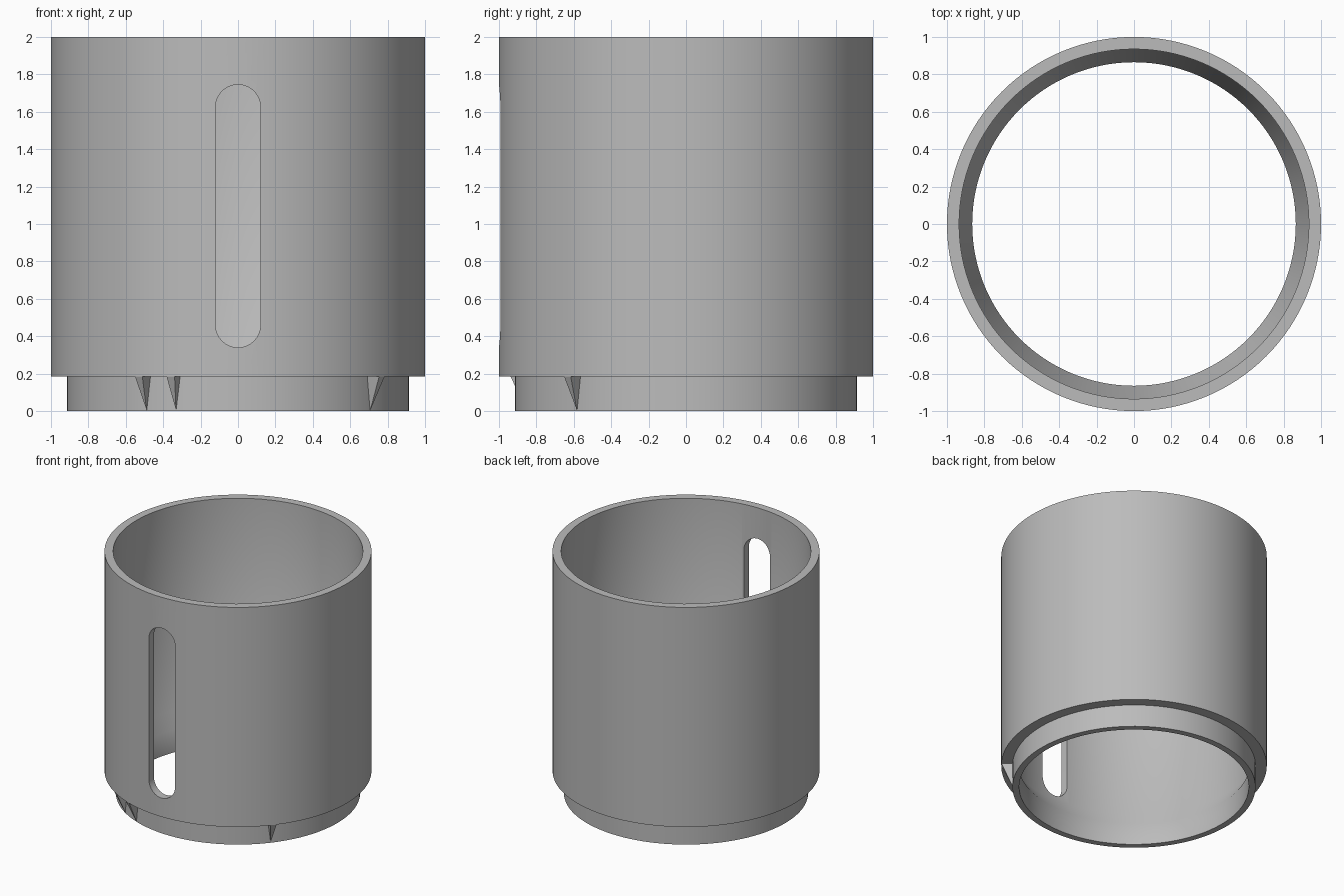
import bpy, bmesh, math
from mathutils import Matrix, Vector

cube = bpy.data.objects.get("Cube")
if cube:
    bpy.data.objects.remove(cube)

SEGMENTS = 128
LEDGE = 0.185
SLOT_HALF, SLOT_LOW, SLOT_HIGH = 0.12, 0.34, 1.745

grey = bpy.data.materials.new("plain_grey")
grey.use_nodes = True
grey.diffuse_color = (0.5, 0.5, 0.5, 1)
grey.node_tree.nodes["Principled BSDF"].inputs["Base Color"].default_value = grey.diffuse_color


def make_object(name, bm):
    bmesh.ops.recalc_face_normals(bm, faces=bm.faces[:])
    mesh = bpy.data.meshes.new(name)
    bm.to_mesh(mesh)
    bm.free()
    mesh.materials.append(grey)
    obj = bpy.data.objects.new(name, mesh)
    bpy.context.collection.objects.link(obj)
    return obj


def select_only(obj):
    bpy.ops.object.select_all(action="DESELECT")
    obj.select_set(True)
    bpy.context.view_layer.objects.active = obj


# Sleeve wall: closed radius/height section turned about z
section = [(0.865, 0), (0.915, 0), (0.915, LEDGE), (1, LEDGE), (1, 2),
           (0.935, 2), (0.935, 0.305), (0.865, LEDGE)]
bm = bmesh.new()
rings = []
for i in range(SEGMENTS):
    a = math.tau * i / SEGMENTS
    rings.append([bm.verts.new((r * math.cos(a), r * math.sin(a), z)) for r, z in section])
for i, ring in enumerate(rings):
    following = rings[(i + 1) % SEGMENTS]
    for j in range(len(section)):
        k = (j + 1) % len(section)
        bm.faces.new((ring[j], following[j], following[k], ring[k]))
sleeve = make_object("sleeve_body", bm)

# Rounded slot cutter through the front wall only
bm = bmesh.new()
outline = []
for centre, start in ((SLOT_HIGH - SLOT_HALF, 0), (SLOT_LOW + SLOT_HALF, math.pi)):
    for i in range(25):
        a = start + math.pi * i / 24
        outline.append(bm.verts.new((SLOT_HALF * math.cos(a), -1.2, centre + SLOT_HALF * math.sin(a))))
face = bm.faces.new(outline)
extruded = bmesh.ops.extrude_face_region(bm, geom=[face])
bmesh.ops.translate(bm, vec=(0, 0.7, 0),
                    verts=[v for v in extruded["geom"] if isinstance(v, bmesh.types.BMVert)])
cutter = make_object("slot_cutter", bm)
cutter.hide_render = True

select_only(sleeve)
cut = sleeve.modifiers.new("front_slot", "BOOLEAN")
cut.operation = "DIFFERENCE"
cut.solver = "EXACT"
cut.object = cutter
bpy.ops.object.modifier_apply(modifier=cut.name)
bpy.data.objects.remove(cutter)
select_only(sleeve)
bpy.ops.object.shade_smooth_by_angle(angle=math.radians(35))


# Small wedges under the ledge, tapering to a point at the foot
def wedge(name, degrees):
    bm = bmesh.new()
    top = [bm.verts.new((r, y, LEDGE)) for r, y in
           ((0.9, -0.023), (0.997, -0.023), (0.997, 0.023), (0.9, 0.023))]
    inner = bm.verts.new((0.9, 0, 0.005))
    tip = bm.verts.new((0.917, 0, 0.005))
    bm.faces.new(top)
    bm.faces.new((top[0], top[1], tip, inner))
    bm.faces.new((top[1], top[2], tip))
    bm.faces.new((top[2], top[3], inner, tip))
    bm.faces.new((top[3], top[0], inner))
    bm.transform(Matrix.Rotation(math.radians(degrees), 4, "Z"))
    return make_object(name, bm)


for name, degrees in (("left_wedge", -39.5), ("inner_right_wedge", -111.2),
                      ("outer_right_wedge", -122.2)):
    wedge(name, degrees)
